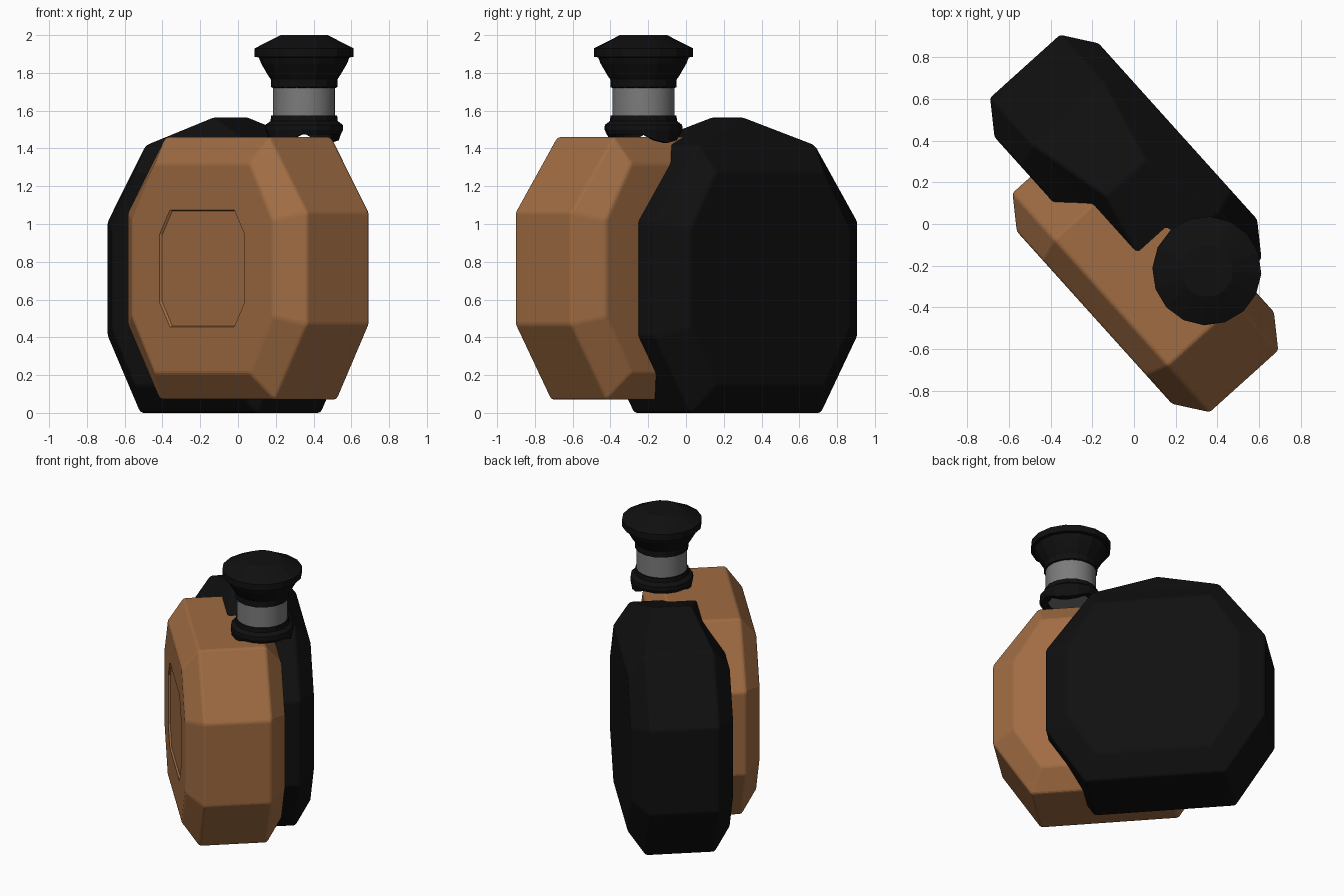
import bpy, bmesh, math
from mathutils import Vector

if "Cube" in bpy.data.objects:
    bpy.data.objects.remove(bpy.data.objects["Cube"], do_unlink=True)

TURN = math.radians(-48)          # the whole flask is turned about the vertical


def material(name, rgb, rough=0.6):
    m = bpy.data.materials.new(name)
    m.use_nodes = True
    m.diffuse_color = (*rgb, 1)
    bsdf = m.node_tree.nodes["Principled BSDF"]
    bsdf.inputs["Base Color"].default_value = (*rgb, 1)
    bsdf.inputs["Roughness"].default_value = rough
    return m


leather = material("brown leather", (0.35, 0.15, 0.055))
black = material("black rubber", (0.005, 0.005, 0.005))
steel = material("grey steel", (0.2, 0.2, 0.2))


def finish(name, bm, mat, location=(0, 0, 0), smooth=False):
    bmesh.ops.recalc_face_normals(bm, faces=bm.faces)
    mesh = bpy.data.meshes.new(name)
    bm.to_mesh(mesh)
    bm.free()
    mesh.materials.append(mat)
    obj = bpy.data.objects.new(name, mesh)
    bpy.context.collection.objects.link(obj)
    obj.rotation_euler.z = TURN
    obj.location = location
    if smooth:
        bpy.ops.object.select_all(action="DESELECT")
        obj.select_set(True)
        bpy.context.view_layer.objects.active = obj
        bpy.ops.object.shade_smooth_by_angle(angle=math.radians(35))
    return obj


def octagon(bm, cx, y, cz, side, top, bottom, tall, straight):
    """Eight-sided ring; the first two points form the top edge."""
    pts = [(-top, tall), (top, tall), (side, straight), (side, -straight),
           (bottom, -tall), (-bottom, -tall), (-side, -straight), (-side, straight)]
    return [bm.verts.new((cx + x, y, cz + z)) for x, z in pts]


def shell(name, mat, cx, cy, cz, s=1.0, panel=False, roof=0.0):
    bm = bmesh.new()
    face = [v * s for v in (0.557, 0.375, 0.375, 0.555, 0.255)]
    edge = [v * s for v in (0.708, 0.41, 0.455, 0.695, 0.297)]
    rings = []
    for y, dims in ((0.323, face), (0.217, edge), (-0.217, edge), (-0.323, face)):
        rings.append(octagon(bm, cx, cy + y * s * 1.02, cz, *dims))
    recess = []
    if panel:                      # shallow sunken plate on the front
        for y in (-0.323, -0.311):
            grow = 1.0 if y < -0.32 else 0.98
            recess.append(octagon(bm, cx, cy + y * s * 1.02, cz,
                                  *[v * grow for v in (0.336, 0.254, 0.254, 0.31, 0.18)]))
    rings += recess
    for a, b in zip(rings, rings[1:]):
        for i in range(8):
            j = (i + 1) % 8
            if roof and i == 0 and a is rings[1]:
                # hipped roof in place of the flat top
                back = bm.verts.new((cx, cy + 0.128, cz + roof))
                front = bm.verts.new((cx, cy - 0.128, cz + roof))
                bm.faces.new((a[0], a[1], back))
                bm.faces.new((b[0], b[1], front))
                bm.faces.new((a[0], back, front, b[0]))
                bm.faces.new((a[1], back, front, b[1]))
            else:
                bm.faces.new((a[i], a[j], b[j], b[i]))
    bm.faces.new(rings[0])
    bm.faces.new(rings[-1])
    bmesh.ops.recalc_face_normals(bm, faces=bm.faces)
    # soften the body edges, leaving the plate crisp
    inner = {v for ring in recess for v in ring}
    edges = [e for e in bm.edges if not inner & set(e.verts)]
    bmesh.ops.bevel(bm, geom=edges, offset=0.012, segments=2, profile=0.5,
                    affect="EDGES", clamp_overlap=True)
    return finish(name, bm, mat)


def lathe(name, mat, profile, sides, smooth=False, hollow=False, wave=None):
    bm = bmesh.new()
    rings = []
    for k, (r, z) in enumerate(profile):
        ring = []
        for i in range(sides):
            a = math.tau * i / sides
            dz = wave(a) if wave and k in (0, len(profile) - 1) else 0
            ring.append(bm.verts.new((r * math.cos(a), r * math.sin(a), z + dz)))
        rings.append(ring)
    pairs = list(zip(rings, rings[1:]))
    if hollow:
        pairs.append((rings[-1], rings[0]))
    else:
        bm.faces.new(rings[0])
        bm.faces.new(rings[-1])
    for a, b in pairs:
        for i in range(sides):
            j = (i + 1) % sides
            bm.faces.new((a[i], a[j], b[j], b[i]))
    return finish(name, bm, mat, (0.35, -0.225, 0), smooth)


# Two overlapping eight-sided bodies
shell("leather_front_body", leather, 0.207, -0.113, 0.765, panel=True)
shell("black_back_body", black, -0.19, 0.118, 0.71, s=1.0215, roof=0.855)

# Collar with an underside that dips toward front and back
lathe("neck_collar", black,
      [(0.195, 1.475), (0.207, 1.5), (0.205, 1.525), (0.178, 1.545), (0.175, 1.575),
       (0.15, 1.575), (0.15, 1.475)],
      16, hollow=True,
      wave=lambda a: -0.045 * max(0, -math.cos(2 * a)))

# Metal neck
lathe("metal_neck", steel, [(0.165, 1.5), (0.165, 1.74)], 32, smooth=True)

# Flared stopper
lathe("stopper", black,
      [(0.165, 1.72), (0.176, 1.725), (0.176, 1.765), (0.19, 1.785), (0.228, 1.85),
       (0.24, 1.882), (0.262, 1.885), (0.262, 1.93), (0.125, 2.0)], 16)
